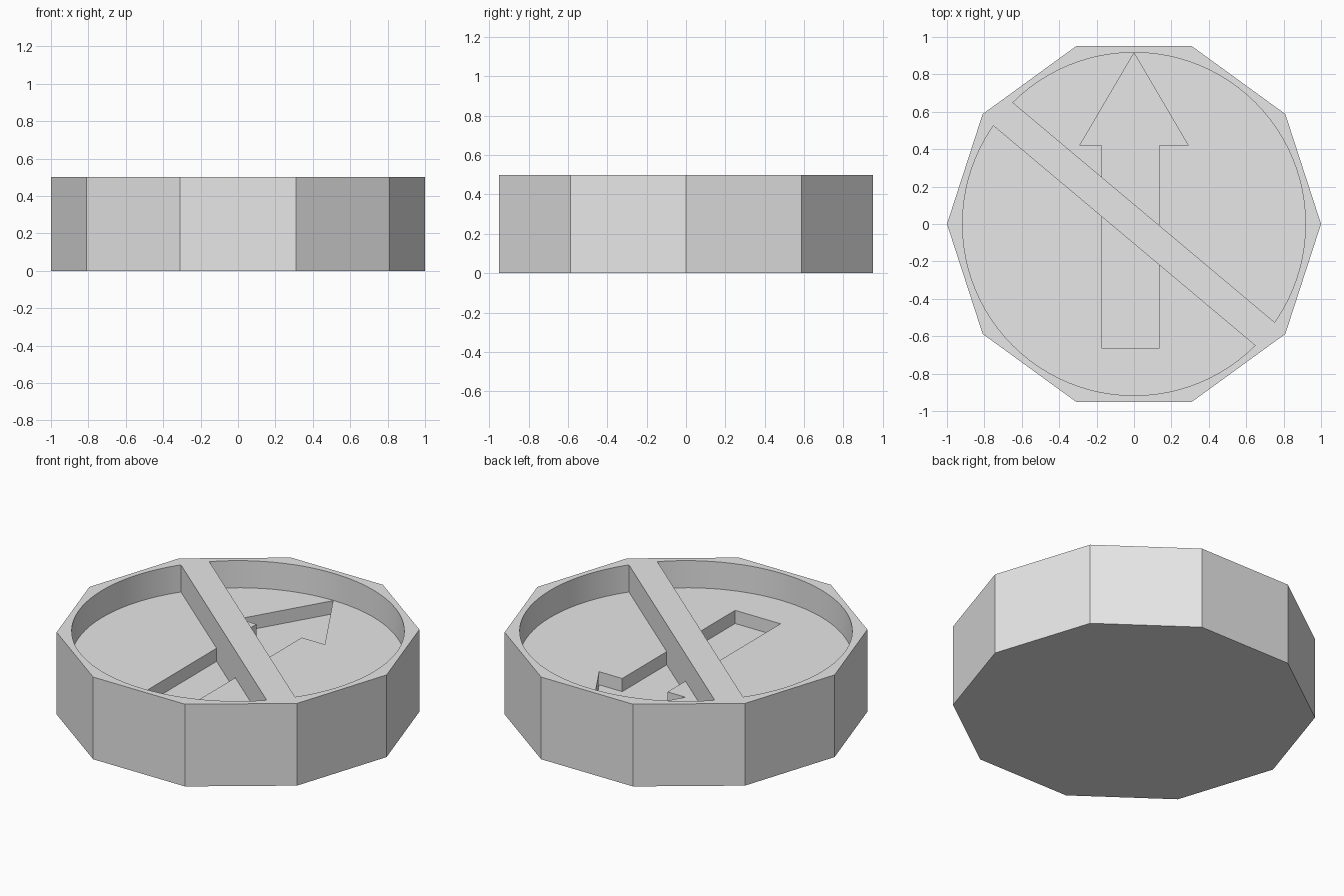
import bpy, bmesh, math

cube = bpy.data.objects.get("Cube")
if cube:
    bpy.data.objects.remove(cube, do_unlink=True)

HEIGHT, FLOOR, ARROW_FLOOR = 0.5, 0.335, 0.255
ABOVE = 0.7  # top of every cutter

grey = bpy.data.materials.new("light grey")
grey.use_nodes = True
grey.diffuse_color = (0.8, 0.8, 0.8, 1)
grey.node_tree.nodes["Principled BSDF"].inputs["Base Color"].default_value = (0.8, 0.8, 0.8, 1)


def prism(name, outline, bottom, top):
    """Extrude a counter-clockwise outline from bottom to top."""
    bm = bmesh.new()
    face = bm.faces.new([bm.verts.new((x, y, bottom)) for x, y in outline])
    grown = bmesh.ops.extrude_face_region(bm, geom=[face], use_keep_orig=True)
    moved = [v for v in grown["geom"] if isinstance(v, bmesh.types.BMVert)]
    bmesh.ops.translate(bm, verts=moved, vec=(0, 0, top - bottom))
    bmesh.ops.recalc_face_normals(bm, faces=bm.faces)
    mesh = bpy.data.meshes.new(name)
    bm.to_mesh(mesh)
    bm.free()
    mesh.materials.append(grey)
    obj = bpy.data.objects.new(name, mesh)
    bpy.context.collection.objects.link(obj)
    return obj


def ring(radius, sides):
    return [(radius * math.cos(math.tau * i / sides), radius * math.sin(math.tau * i / sides))
            for i in range(sides)]


def subtract(target, cutter):
    mod = target.modifiers.new("cut", "BOOLEAN")
    mod.operation, mod.solver, mod.object = "DIFFERENCE", "EXACT", cutter
    bpy.context.view_layer.objects.active = target
    bpy.ops.object.modifier_apply(modifier=mod.name)


# Ten-sided block
body = prism("ten_sided_body", ring(1, 10), 0, HEIGHT)

# Diagonal bar left standing across the recess
slope = math.atan2(-1.175, 1.4)
c, s = math.cos(slope), math.sin(slope)
bar = prism("bar_keeper", [(u * c - v * s, u * s + v * c)
                           for u, v in ((-1.2, -0.081), (1.2, -0.081), (1.2, 0.081), (-1.2, 0.081))],
            0.1, 0.9)

# Round recess and the deeper arrow, each split by the bar
recess = prism("recess_cutter", ring(0.917, 96), FLOOR, ABOVE)
arrow = prism("arrow_cutter", [(-0.17, -0.665), (0.135, -0.665), (0.135, 0.42), (0.29, 0.42),
                               (0, 0.914), (-0.29, 0.42), (-0.17, 0.42)], ARROW_FLOOR, ABOVE)
for cutter in (recess, arrow):
    cutter.hide_render = True
    subtract(cutter, bar)
    subtract(body, cutter)

for helper in (bar, recess, arrow):
    bpy.data.objects.remove(helper, do_unlink=True)

# Smooth the round wall, keep all corners sharp
bpy.ops.object.select_all(action="DESELECT")
body.select_set(True)
bpy.context.view_layer.objects.active = body
bpy.ops.object.shade_smooth_by_angle(angle=math.radians(25))
